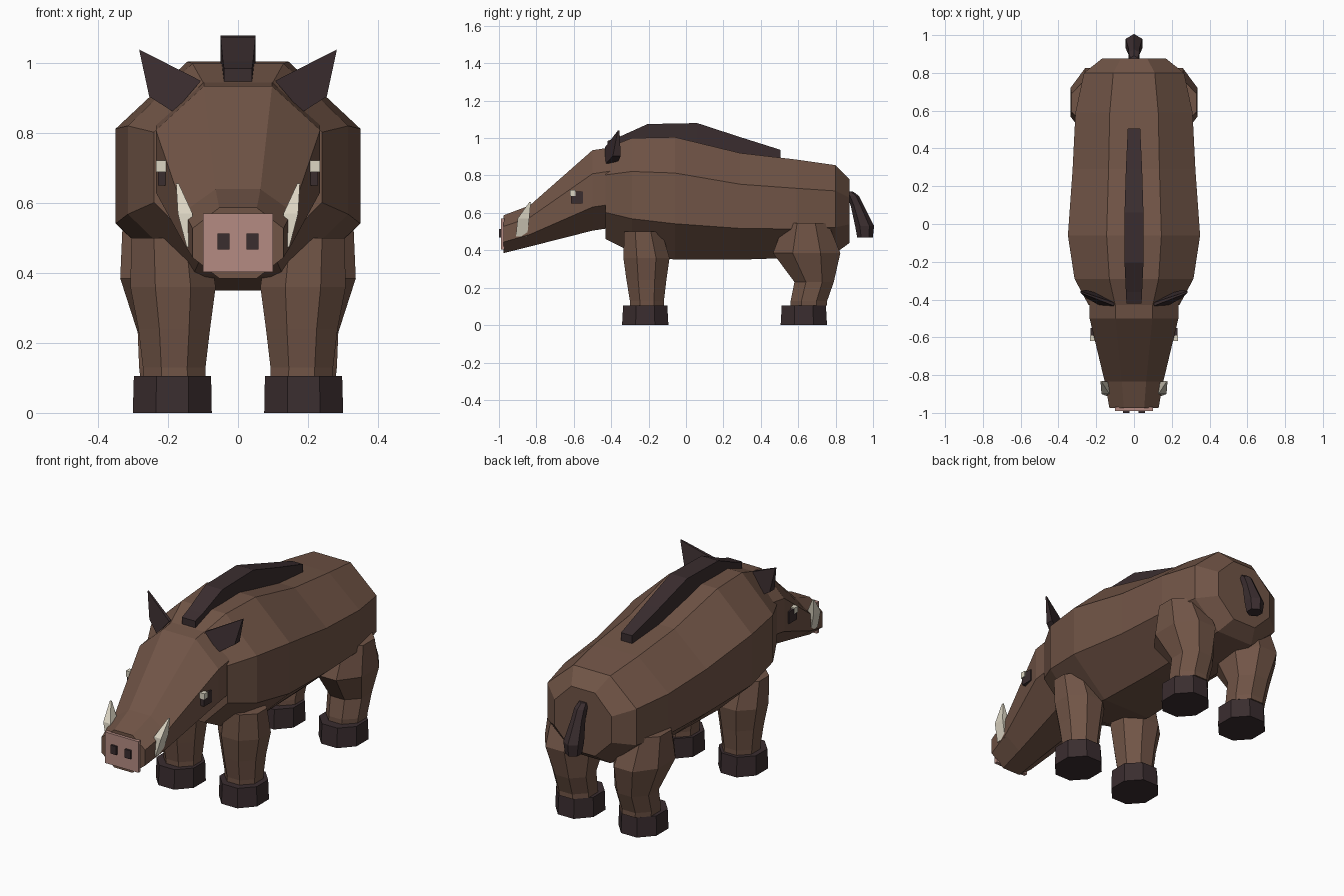
import bpy, bmesh, math


def material(name, rgb):
    m = bpy.data.materials.new(name)
    m.diffuse_color = (*rgb, 1)
    return m


BROWN = material("brown_hide", (0.165, 0.09, 0.062))
DARK = material("dark_bristle", (0.042, 0.026, 0.028))
PINK = material("pink_snout", (0.46, 0.26, 0.225))
BONE = material("bone", (0.72, 0.67, 0.55))


def loft(name, rings, mat, side=1):
    """Skin closed rings of points; side=-1 mirrors across x."""
    bm = bmesh.new()
    loops = [[bm.verts.new((side * x, y, z)) for x, y, z in r] for r in rings]
    n = len(loops[0])
    for a, b in zip(loops, loops[1:]):
        for i in range(n):
            j = (i + 1) % n
            bm.faces.new((a[i], a[j], b[j], b[i]))
    bm.faces.new(loops[0])
    bm.faces.new(loops[-1])
    bmesh.ops.recalc_face_normals(bm, faces=bm.faces)
    me = bpy.data.meshes.new(name)
    bm.to_mesh(me)
    bm.free()
    me.materials.append(mat)
    ob = bpy.data.objects.new(name, me)
    bpy.context.collection.objects.link(ob)
    return ob


def polygon(n, ru, rv):
    """Polygon with flat sides reaching ru and rv."""
    k = 1 / math.cos(math.pi / n)
    return [(ru * k * math.cos(2 * math.pi * (i + 0.5) / n),
             rv * k * math.sin(2 * math.pi * (i + 0.5) / n)) for i in range(n)]


def upright(y, top, bottom, half_width):
    c, h = (top + bottom) / 2, (top - bottom) / 2
    return [(u, y, c + v) for u, v in polygon(8, half_width, h)]


def level(z, x0, x1, y0, y1, n=8):
    return [((x0 + x1) / 2 + u, (y0 + y1) / 2 + v, z)
            for u, v in polygon(n, (x1 - x0) / 2, (y1 - y0) / 2)]


def box(name, x0, x1, y0, y1, z0, z1, mat, side=1):
    rings = [[(x0, y, z0), (x1, y, z0), (x1, y, z1), (x0, y, z1)] for y in (y0, y1)]
    return loft(name, rings, mat, side)


# Barrel body: y, top, bottom, half width
body = [(-0.43, 0.945, 0.46, 0.24), (-0.29, 1.0, 0.39, 0.315), (-0.06, 1.005, 0.35, 0.35),
        (0.29, 0.92, 0.35, 0.325), (0.59, 0.885, 0.36, 0.31), (0.80, 0.855, 0.385, 0.265),
        (0.875, 0.78, 0.44, 0.17)]
loft("body", [upright(*s) for s in body], BROWN)

# Wedge head
head = [(-0.40, 0.95, 0.52, 0.235), (-0.50, 0.935, 0.505, 0.235),
        (-0.835, 0.64, 0.42, 0.155), (-0.975, 0.587, 0.385, 0.13)]
loft("head", [upright(*s) for s in head], BROWN)

# Snout plate
box("snout", -0.1, 0.1, -0.99, -0.97, 0.403, 0.57, PINK)

# Back mane: y, bottom, top, half width
mane = [(-0.42, 0.93, 0.985, 0.04), (-0.36, 0.95, 1.005, 0.043), (-0.205, 0.97, 1.075, 0.05),
        (0.06, 0.95, 1.08, 0.05), (0.29, 0.89, 1.005, 0.043), (0.505, 0.875, 0.937, 0.033)]
loft("mane", [[(-w, y, b), (w, y, b), (w, y, t), (-w, y, t)] for y, b, t, w in mane], DARK)

# Hanging tail: z, y centre, radius
tail = [(0.715, 0.868, 0.02), (0.69, 0.893, 0.028), (0.64, 0.915, 0.03),
        (0.53, 0.955, 0.044), (0.468, 0.957, 0.036)]
loft("tail", [level(z, -r, r, y - r, y + r, 6) for z, y, r in tail], DARK)

# Limbs: z, inner x, outer x, front y, back y
front_leg = [(0.105, 0.093, 0.27, -0.30, -0.118), (0.13, 0.093, 0.272, -0.30, -0.118),
             (0.24, 0.08, 0.285, -0.318, -0.105), (0.36, 0.064, 0.308, -0.335, -0.088),
             (0.50, 0.085, 0.305, -0.33, -0.13)]
hind_leg = [(0.105, 0.093, 0.28, 0.56, 0.755), (0.13, 0.093, 0.283, 0.56, 0.755),
            (0.23, 0.085, 0.287, 0.58, 0.79), (0.385, 0.07, 0.337, 0.465, 0.825),
            (0.545, 0.10, 0.33, 0.525, 0.76)]

for side, tag in ((1, "left"), (-1, "right")):
    loft("front_leg_" + tag, [level(*s) for s in front_leg], BROWN, side)
    loft("hind_leg_" + tag, [level(*s) for s in hind_leg], BROWN, side)
    for name, y in (("front_hoof_", -0.218), ("hind_hoof_", 0.63)):
        loft(name + tag, [level(0, 0.075, 0.301, y - 0.124, y + 0.124),
                          level(0.105, 0.077, 0.298, y - 0.118, y + 0.118),
                          level(0.124, 0.09, 0.285, y - 0.1, y + 0.1)][:2], DARK, side)

    # Kite shaped ear
    kite = [(0.106, -0.425, 0.95), (0.183, -0.40, 0.86), (0.254, -0.37, 0.905), (0.283, -0.36, 1.04)]
    loft("ear_" + tag, [[(x, y - t * k, z) for (x, y, z), k in zip(kite, (0.3, 1, 0.7, 0.15))]
                        for t in (0.03, -0.03)], DARK, side)

    # Eye and highlight
    box("eye_" + tag, 0.17, 0.229, -0.615, -0.55, 0.65, 0.715, DARK, side)
    box("eye_glint_" + tag, 0.20, 0.234, -0.62, -0.59, 0.69, 0.722, BONE, side)

    # Curved tusk
    loft("tusk_" + tag, [level(0.475, 0.125, 0.147, -0.91, -0.85, 4),
                         level(0.57, 0.13, 0.172, -0.90, -0.838, 4),
                         level(0.657, 0.17, 0.177, -0.838, -0.83, 4)], BONE, side)

    # Nostril
    box("nostril_" + tag, 0.025, 0.059, -1.0, -0.985, 0.468, 0.514, DARK, side)
